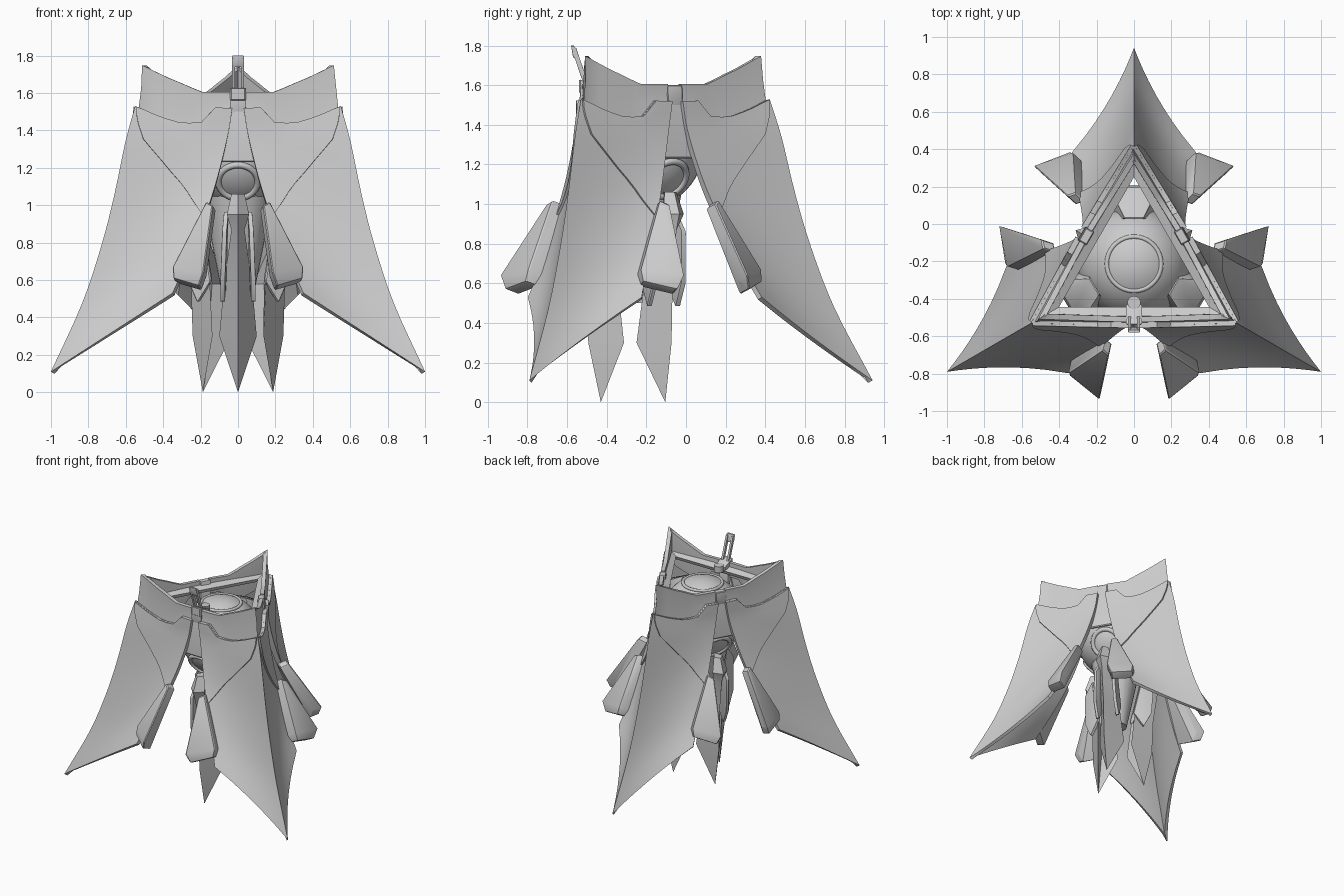
import bpy, bmesh, math
from mathutils import Vector, Matrix

if "Cube" in bpy.data.objects:
    bpy.data.objects.remove(bpy.data.objects["Cube"], do_unlink=True)

grey = bpy.data.materials.new("plain grey")
grey.use_nodes = True
grey.diffuse_color = (0.6, 0.6, 0.6, 1)
grey.node_tree.nodes["Principled BSDF"].inputs["Base Color"].default_value = (0.6, 0.6, 0.6, 1)

AXIS_Y = -0.213
CORE = Vector((0, AXIS_Y, 1.28))
SIDE = math.sin(math.radians(60))


def place(k, u, d, z):
    """Point on side k: u along the side, d outward from the axis, z up."""
    a = math.radians(120 * k)
    return Vector((u * math.cos(a) + d * math.sin(a),
                   AXIS_Y + u * math.sin(a) - d * math.cos(a), z))


def finish(obj, angle=30):
    obj.data.materials.clear()
    obj.data.materials.append(grey)
    bpy.ops.object.select_all(action='DESELECT')
    obj.select_set(True)
    bpy.context.view_layer.objects.active = obj
    for mod in list(obj.modifiers):
        bpy.ops.object.modifier_apply(modifier=mod.name)
    bpy.ops.object.shade_smooth_by_angle(angle=math.radians(angle))


def to_object(name, bm, thickness=0, bevel=0):
    mesh = bpy.data.meshes.new(name)
    bm.to_mesh(mesh)
    bm.free()
    obj = bpy.data.objects.new(name, mesh)
    bpy.context.collection.objects.link(obj)
    if thickness:
        solid = obj.modifiers.new("thickness", 'SOLIDIFY')
        solid.thickness, solid.offset = thickness, -1
    if bevel:
        obj.modifiers.new("bevel", 'BEVEL').width = bevel
        obj.modifiers["bevel"].segments = 1
    finish(obj)


def sheet(name, rows, thickness=0, closed=False):
    bm = bmesh.new()
    vs = [[bm.verts.new(p) for p in row] for row in rows]
    n = len(rows[0])
    for a, b in zip(vs, vs[1:]):
        for j in range(n if closed else n - 1):
            q = (j + 1) % n
            bm.faces.new((a[j], b[j], b[q], a[q]))
    if closed:
        bmesh.ops.remove_doubles(bm, verts=bm.verts, dist=0.0005)
        bmesh.ops.holes_fill(bm, edges=bm.edges, sides=0)
        bmesh.ops.recalc_face_normals(bm, faces=bm.faces)
    to_object(name, bm, thickness)


def hull(name, points, bevel=0.006):
    bm = bmesh.new()
    vs = [bm.verts.new(p) for p in points]
    out = bmesh.ops.convex_hull(bm, input=vs)
    loose = [v for v in out["geom_interior"] if isinstance(v, bmesh.types.BMVert)]
    bmesh.ops.delete(bm, geom=loose, context='VERTS')
    bmesh.ops.recalc_face_normals(bm, faces=bm.faces)
    to_object(name, bm, bevel=bevel)


def interp(xs, ys, x):
    for i in range(len(xs) - 1):
        if x <= xs[i + 1]:
            return ys[i] + (ys[i + 1] - ys[i]) * (x - xs[i]) / (xs[i + 1] - xs[i])
    return ys[-1]


def curve(points, t):
    """Smooth path through the points, t counted in points."""
    i = min(int(t), len(points) - 2)
    s = t - i
    b, c = Vector(points[i]), Vector(points[i + 1])
    a = Vector(points[i - 1]) if i else 2 * b - c
    d = Vector(points[i + 2]) if i + 2 < len(points) else 2 * c - b
    return b + 0.5 * s * (c - a + s * (2 * a - 5 * b + 4 * c - d + s * (3 * (b - c) + d - a)))


# Wing outline: free edge as (u, d, z), ridge as (radius, z)
EDGE = [(.03, .33, 1.52), (.055, .335, 1.37), (.115, .38, 1.13),
        (.185, .44, .92), (.27, .51, .71), (.35, .585, .53)]
RIDGE = [(r * SIDE, r / 2, z) for r, z in
         [(.635, 1.53), (.695, 1.34), (.765, 1.05), (.845, .78), (.965, .47), (1.155, .11)]]
COLS = [0, .18, .32, .45, .57, .7, .81, .92, 1]
DROP = [0, 0, .08, .085, .08, .06, .04, .015, 0]
RISE = [1.605, 1.605, 1.605, 1.63, 1.655, 1.68, 1.705, 1.73, 1.747]


def wing(t, f):
    p = curve(EDGE, t).lerp(curve(RIDGE, t), f)
    p.z -= interp(COLS, DROP, f) * max(0, 1 - t)
    p.y -= 0.028 * 4 * f * (1 - f) * t / 5
    return p


def both_sides(k, half):
    """Row running from one side over the corner ridge to the next side."""
    row = [place(k, *p) for p in half]
    return row + [place(k + 1, -p[0], p[1], p[2]) for p in reversed(half[:-1])]


for k in range(3):
    # Large wing with a ridge down the corner
    sheet(f"wing_{k}", [both_sides(k, [wing(i / 4, f) for f in COLS]) for i in range(21)], .025)

    # Collar above the wing
    top_edge, top_ridge = Vector((.04, .312, 0)), Vector((.592 * SIDE, .296, 0))
    top = []
    for f, z in zip(COLS, RISE):
        p = top_edge.lerp(top_ridge, f)
        p.z = z
        top.append(p)
    low = [wing(0, f) - Vector((.012 * f, .012, .03)) for f in COLS]
    mid = [a.lerp(b, .5) - Vector((0, .006, 0)) for a, b in zip(top, low)]
    sheet(f"collar_{k}", [both_sides(k, r) for r in (top, mid, low)], .03)

    # Inner ledge of the triangular rim
    ledge = []
    for d, z in ((.232, 1.555), (.278, 1.575)):
        ledge.append([place(k, s * d / SIDE * 1.5, d, z) for s in (-1, 1)])
    sheet(f"rim_ledge_{k}", ledge, .03)

    for m, tag in ((1, "left"), (-1, "right")):
        # Raised shield on the upper wing
        rows = []
        for i in range(13):
            t = i * 2.85 / 12
            wide = interp([0, .35, 1, 2, 2.85], [.985, .95, .82, .32, .03], t)
            row = [wing(t, wide * f) + Vector((0, .013, 0)) for f in COLS]
            row = [place(k, m * p.x, p.y, p.z) for p in row]
            rows.append(row if m > 0 else row[::-1])
        sheet(f"shield_{tag}_{k}", rows, .014)

        # Thick fin on the wing's free edge
        face = [(.17, .46, 1.02), (.135, .49, 1.0), (.185, .725, .64),
                (.21, .70, .57), (.345, .595, .61), (.35, .58, .67)]
        back = [(u - .015, d - .065, z - .025) for u, d, z in face]
        hull(f"fin_{tag}_{k}", [place(k, m * u, d, z) for u, d, z in face + back])

        # Bracket beside the hanging blade
        plate = [(.05, .2, .97), (.06, .28, .86), (.07, .26, .6), (.07, .2, .48), (.06, .12, .6)]
        hull(f"blade_bracket_{tag}_{k}",
             [place(k, m * (u + e), d, z) for u, d, z in plate for e in (0, .025)])

    # Hanging chevron blade: (height, half width, outer, side, inner)
    sections = [(1.06, .035, .31, .27, .2), (.95, .06, .36, .30, .22), (.87, .035, .33, .27, .2),
                (.58, .075, .29, .13, .16), (.3, .1, .28, .1, .18), (0, 0, .217, .217, .217)]
    sheet(f"blade_{k}", [[place(k, -w, c, z), place(k, 0, o, z), place(k, w, c, z), place(k, 0, i, z)]
                         for z, w, o, c, i in sections], closed=True)

    # Clip between collars and the plate below it
    hull(f"collar_clip_{k}", [place(k, u, d, z) for u in (-.042, .042)
                              for d, z in ((.27, 1.6), (.318, 1.6), (.325, 1.52), (.27, 1.4))])
    hull(f"side_plate_{k}", [place(k, s * u, d, z) for s in (-1, 1) for e in (0, .02)
                             for u, d, z in ((.035, .295 + e, 1.52), (.1, .305 + e, 1.23))])

    # Bracket from the core towards the corner
    hull(f"core_bracket_{k}", [place(k + .5, s * u, d, z) for s in (-1, 1)
                               for u, d, z in ((.05, .24, 1.5), (.1, .24, 1.25),
                                               (.1, .34, 1.44), (.12, .34, 1.2),
                                               (.06, .41, 1.42), (.08, .42, 1.2))])

# Round core
bpy.ops.mesh.primitive_uv_sphere_add(segments=40, ring_count=24, radius=.3, location=CORE)
bpy.context.object.name = "core"
finish(bpy.context.object)

# Raised rings on the core: one on top, one low on each side
aims = [("core_top_ring", Vector((0, 0, 1)), .145, .012)]
for k in range(3):
    out = place(k, 0, 1, 0) - Vector((0, AXIS_Y, 0))
    aims.append((f"core_port_ring_{k}", (out + Vector((0, 0, -.65))).normalized(), .105, .018))
for name, aim, radius, tube in aims:
    bpy.ops.mesh.primitive_torus_add(major_radius=radius, minor_radius=tube,
                                     major_segments=36, minor_segments=8)
    ring = bpy.context.object
    ring.name = name
    ring.matrix_world = (Matrix.Translation(CORE + aim * math.sqrt(.09 - radius * radius))
                         @ aim.to_track_quat('Z', 'Y').to_matrix().to_4x4())
    finish(ring, 60)

# Stem that carries the blades
bpy.ops.mesh.primitive_cone_add(vertices=24, radius1=.08, radius2=.2, depth=.6,
                                location=(0, AXIS_Y, .8))
bpy.context.object.name = "stem"
finish(bpy.context.object)

# Forked sight at the front of the rim
for m, tag in ((1, "left"), (-1, "right")):
    hull(f"sight_prong_{tag}", [(m * x, y + e, z) for x in (.016, .032) for e in (0, .025)
                                for y, z in ((-.515, 1.6), (-.58, 1.79))], .003)
hull("sight_cap", [(x, y, z) for x in (-.032, .032)
                   for y, z in ((-.57, 1.74), (-.55, 1.74), (-.58, 1.8), (-.565, 1.8))], .003)
hull("sight_base", [(x, y, z) for x in (-.042, .042)
                    for y, z in ((-.54, 1.56), (-.54, 1.63), (-.43, 1.56), (-.43, 1.59))])
bpy.ops.mesh.primitive_cylinder_add(vertices=20, radius=.035, depth=.05, location=(0, -.42, 1.58))
bpy.context.object.name = "sight_knob"
finish(bpy.context.object)
